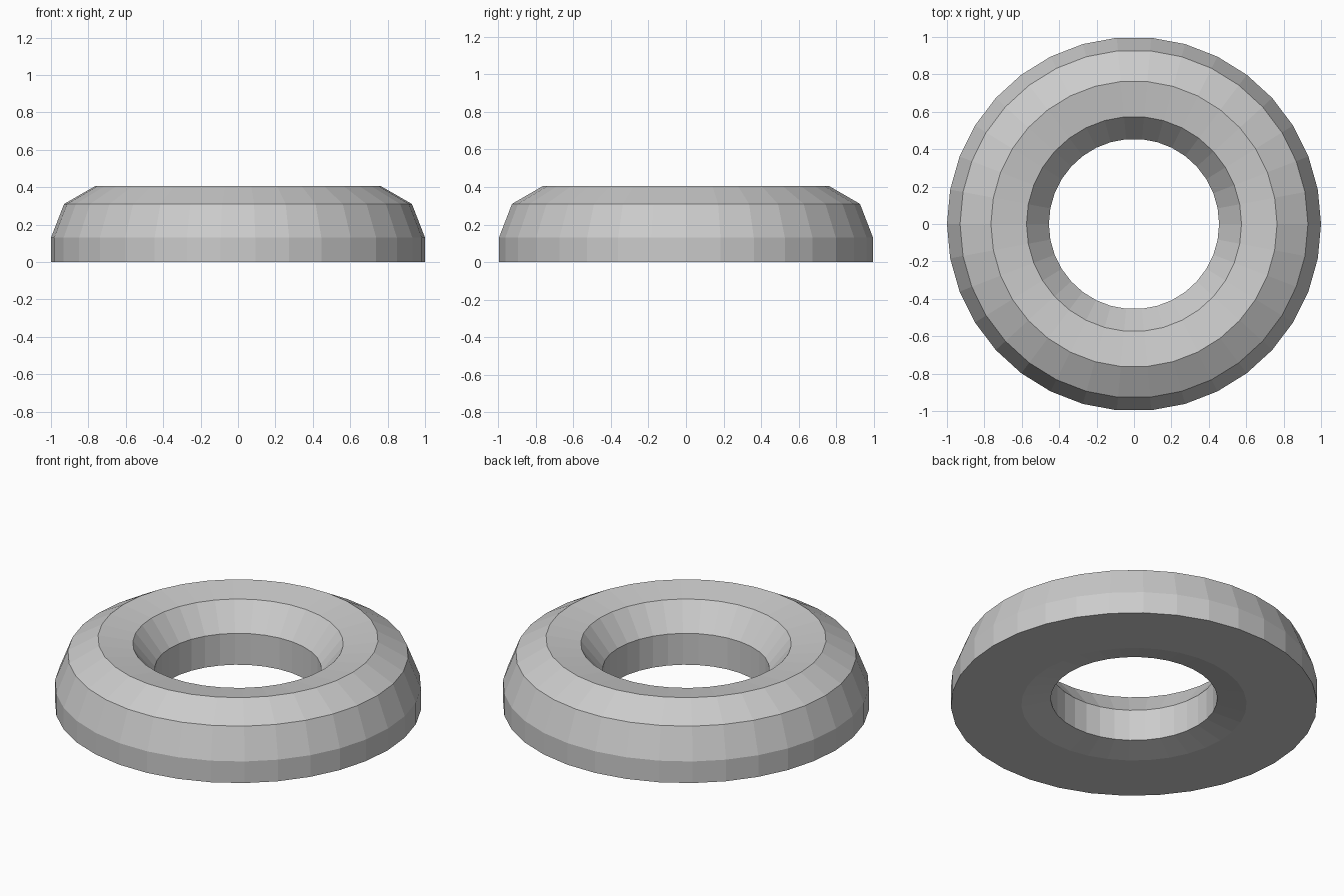
import bpy
import bmesh
import math

if "Cube" in bpy.data.objects:
    bpy.data.objects.remove(bpy.data.objects["Cube"])

SIDES = 34

# Closed cross-section as (radius, height), from the bottom outer edge upwards
PROFILE = [
    (1.0, 0.0), (1.0, 0.13), (0.93, 0.31), (0.765, 0.405),  # outer wall and shoulder
    (0.575, 0.375), (0.455, 0.224),                         # dished top and funnel
    (0.455, 0.035), (0.615, 0.0),                           # bore and underside recess
]


def lathe(name, profile, sides):
    bm = bmesh.new()
    rings = []
    for i in range(sides):
        a = 2 * math.pi * i / sides
        rings.append([bm.verts.new((r * math.cos(a), r * math.sin(a), z)) for r, z in profile])
    n = len(profile)
    for i in range(sides):
        here, there = rings[i], rings[(i + 1) % sides]
        for j in range(n):
            k = (j + 1) % n
            bm.faces.new((here[j], there[j], there[k], here[k]))
    bmesh.ops.recalc_face_normals(bm, faces=bm.faces)
    mesh = bpy.data.meshes.new(name)
    bm.to_mesh(mesh)
    bm.free()
    obj = bpy.data.objects.new(name, mesh)
    bpy.context.collection.objects.link(obj)
    return obj


# Flat-shaded ring
lathe("ring", PROFILE, SIDES)
